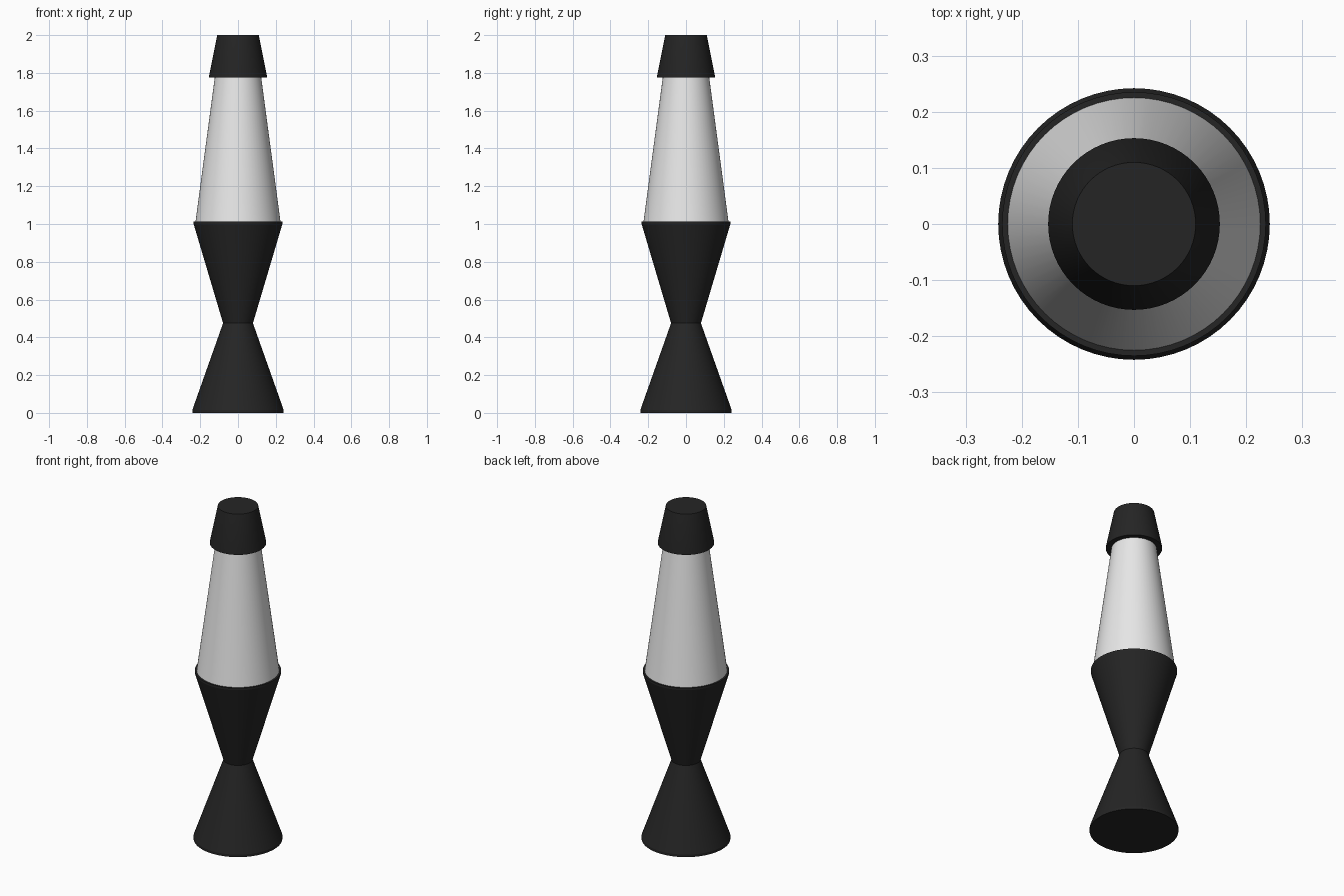
import bpy, bmesh, math
from mathutils import Matrix, Vector

cube = bpy.data.objects.get("Cube")
if cube:
    bpy.data.objects.remove(cube, do_unlink=True)

SIDES = 64


def make_material(name, level, rough):
    mat = bpy.data.materials.new(name)
    mat.use_nodes = True
    color = (level, level, level, 1.0)
    mat.diffuse_color = color
    bsdf = mat.node_tree.nodes["Principled BSDF"]
    bsdf.inputs["Base Color"].default_value = color
    bsdf.inputs["Roughness"].default_value = rough
    return mat


def lathe(name, profile, mat):
    """Turn a (radius, height) profile around z and cap both ends."""
    bm = bmesh.new()
    rings = []
    for r, z in profile:
        rings.append([bm.verts.new(Matrix.Rotation(math.tau * i / SIDES, 3, "Z") @ Vector((r, 0, z)))
                      for i in range(SIDES)])
    for low, high in zip(rings, rings[1:]):
        for i in range(SIDES):
            j = (i + 1) % SIDES
            bm.faces.new((low[i], low[j], high[j], high[i]))
    bm.faces.new(list(reversed(rings[0])))
    bm.faces.new(rings[-1])
    mesh = bpy.data.meshes.new(name)
    bm.to_mesh(mesh)
    bm.free()
    mesh.materials.append(mat)
    obj = bpy.data.objects.new(name, mesh)
    bpy.context.collection.objects.link(obj)
    bpy.ops.object.select_all(action="DESELECT")
    obj.select_set(True)
    bpy.context.view_layer.objects.active = obj
    bpy.ops.object.shade_smooth_by_angle(angle=math.radians(12))
    return obj


black = make_material("black metal", 0.018, 0.5)
glass = make_material("pale glass", 0.8, 0.4)

# Flared foot with a short upright lip
lathe("base_foot", [(0.242, 0), (0.242, 0.015), (0.079, 0.475)], black)
# Cup that holds the bottle
lathe("base_cup", [(0.079, 0.475), (0.235, 1.0), (0.235, 1.012)], black)
# Tapered bottle, seated in the cup and the cap
lathe("glass_bottle", [(0.226, 1.005), (0.121, 1.79)], glass)
# Tapered cap with a short upright lip
lathe("top_cap", [(0.153, 1.775), (0.153, 1.785), (0.11, 2.0)], black)
